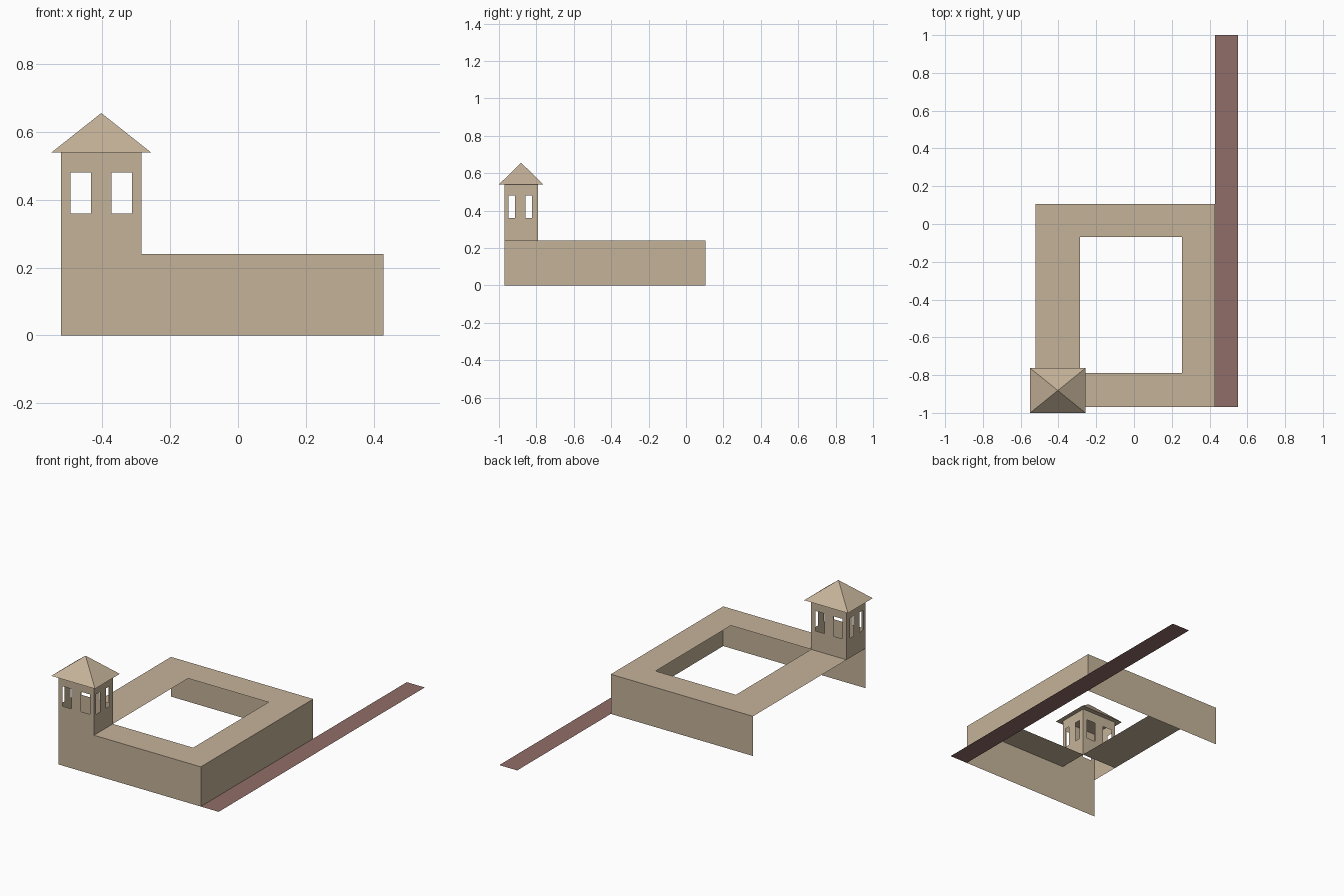
import bpy, bmesh
from mathutils import Vector

if "Cube" in bpy.data.objects:
    bpy.data.objects.remove(bpy.data.objects["Cube"])


def material(name, rgb):
    m = bpy.data.materials.new(name)
    m.diffuse_color = (*rgb, 1)
    m.use_nodes = True
    m.node_tree.nodes["Principled BSDF"].inputs["Base Color"].default_value = m.diffuse_color
    return m


STONE = material("sandstone", (0.56, 0.45, 0.32))
BRICK = material("red_brown", (0.28, 0.155, 0.138))

X0, X1 = -0.522, 0.43      # outer block
Y0, Y1 = -0.97, 0.105
TX, TY = -0.285, -0.79     # inner corner of the tower
H, TH = 0.24, 0.54         # block height, tower height


def finish(name, bm, mat):
    bmesh.ops.remove_doubles(bm, verts=bm.verts, dist=1e-5)
    me = bpy.data.meshes.new(name)
    bm.to_mesh(me)
    bm.free()
    me.materials.append(mat)
    ob = bpy.data.objects.new(name, me)
    bpy.context.collection.objects.link(ob)
    return ob


def panel(bm, place, us, vs, holes=(), flip=False):
    """Flat sheet split by cut lines us/vs, leaving out the hole cells."""
    for i in range(len(us) - 1):
        for j in range(len(vs) - 1):
            if (i, j) in holes:
                continue
            q = [(us[i], vs[j]), (us[i + 1], vs[j]),
                 (us[i + 1], vs[j + 1]), (us[i], vs[j + 1])]
            if flip:
                q.reverse()
            bm.faces.new([bm.verts.new(Vector(place(u, v))) for u, v in q])


def along_x(y):
    return lambda u, v: (u, y, v)


def along_y(x):
    return lambda u, v: (x, u, v)


def flat(z):
    return lambda u, v: (u, v, z)


# outer walls: front, right and back (left side is open)
bm = bmesh.new()
panel(bm, along_x(Y0), [X0, TX, X1], [0, H])
panel(bm, along_y(X1), [Y0, Y1], [0, H])
panel(bm, along_x(Y1), [X0, X1], [0, H], flip=True)
finish("outer_walls", bm, STONE)

# flat roof ring around the courtyard, open below the tower
bm = bmesh.new()
panel(bm, flat(H), [X0, TX, 0.253, X1], [Y0, TY, -0.07, Y1],
      holes={(0, 0), (1, 1)})
finish("flat_roof", bm, STONE)

# tower walls, two windows per side
bm = bmesh.new()
wx = [X0, -0.495, -0.434, -0.373, -0.313, TX]
wy = [Y0, -0.949, -0.914, -0.857, -0.823, TY]
wz = [H, 0.36, 0.48, TH]
windows = {(1, 1), (3, 1)}
panel(bm, along_x(Y0), wx, wz, windows)
panel(bm, along_x(TY), wx, wz, windows, flip=True)
panel(bm, along_y(TX), wy, wz, windows)
panel(bm, along_y(X0), wy, wz, windows, flip=True)
finish("tower_walls", bm, STONE)

# pyramid roof with overhanging eaves
bm = bmesh.new()
base = [bm.verts.new((x, y, TH)) for x, y in
        ((-0.55, -1.0), (-0.257, -1.0), (-0.257, -0.763), (-0.55, -0.763))]
apex = bm.verts.new((-0.4035, -0.8815, 0.656))
for k in range(4):
    bm.faces.new((base[k], base[(k + 1) % 4], apex))
bm.faces.new(base[::-1])
finish("tower_roof", bm, STONE)

# ground strip along the right side
bm = bmesh.new()
panel(bm, flat(0), [X1, 0.55], [Y0, 1.0])
finish("path_strip", bm, BRICK)
